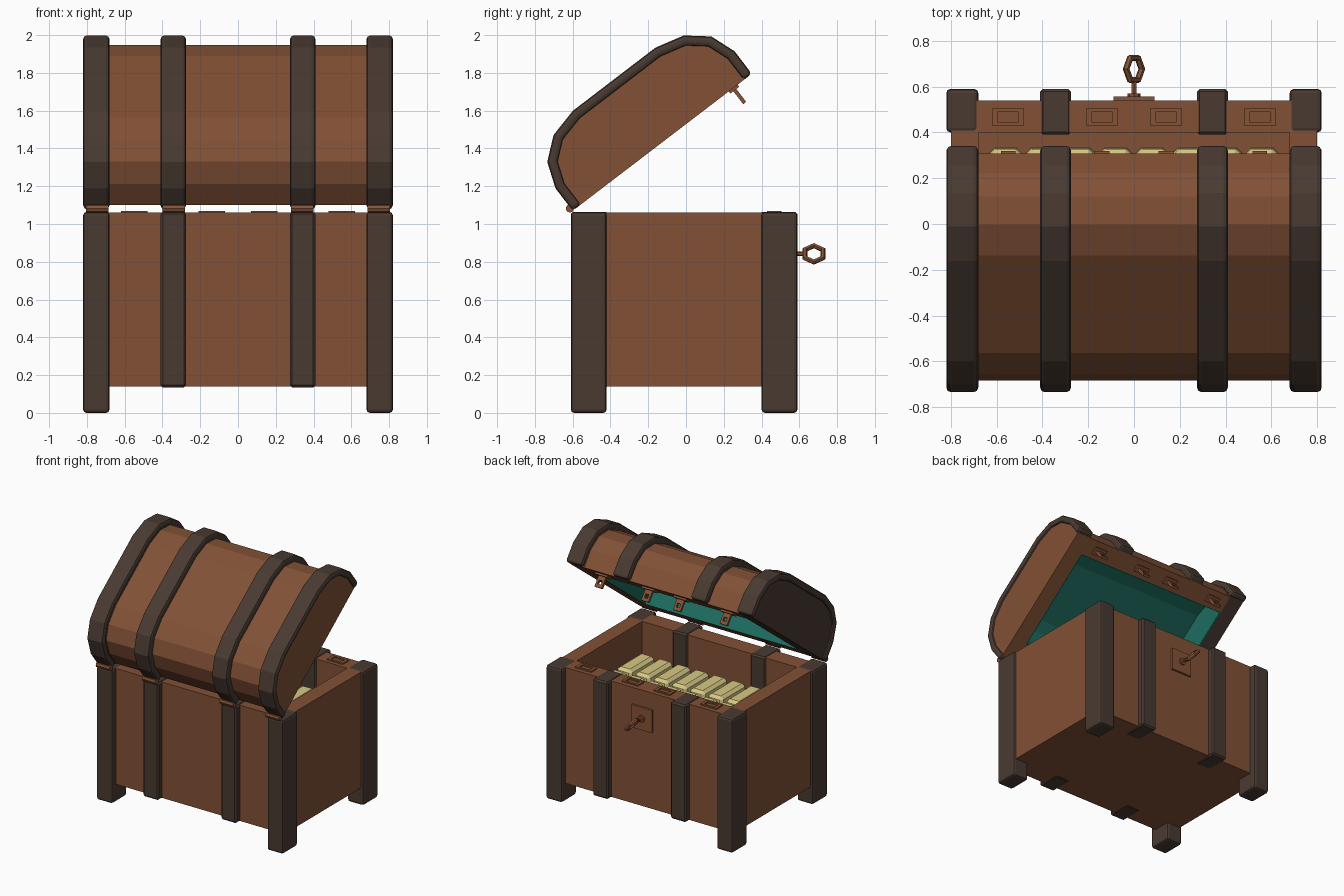
import bpy, bmesh, math
from mathutils import Matrix, Vector

if "Cube" in bpy.data.objects:
    bpy.data.objects.remove(bpy.data.objects["Cube"])


def material(name, rgb):
    m = bpy.data.materials.new(name)
    m.diffuse_color = (*rgb, 1)
    m.use_nodes = True
    m.node_tree.nodes["Principled BSDF"].inputs["Base Color"].default_value = m.diffuse_color
    return m


WOOD = material("brown wood", (0.223, 0.082, 0.036))
BAND = material("dark band", (0.066, 0.042, 0.031))
COPPER = material("copper", (0.24, 0.085, 0.036))
GOLD = material("pale gold", (0.68, 0.58, 0.23))
TEAL = material("teal lining", (0.012, 0.15, 0.115))

# Lid is drawn closed (y along its base, z up), then swung open on its hinge
LID = Matrix.Translation((0, -0.60, 1.07)) @ Matrix.Rotation(math.radians(37.4), 4, 'X')


def finish(name, bm, mat, matrix=None, bevel=0, segments=1):
    bmesh.ops.recalc_face_normals(bm, faces=bm.faces[:])
    if matrix:
        bm.transform(matrix)
    me = bpy.data.meshes.new(name)
    bm.to_mesh(me)
    bm.free()
    me.materials.append(mat)
    ob = bpy.data.objects.new(name, me)
    bpy.context.collection.objects.link(ob)
    if bevel:
        mod = ob.modifiers.new("bevel", 'BEVEL')
        mod.width = bevel
        mod.segments = segments
        mod.limit_method = 'ANGLE'
        mod.angle_limit = math.radians(60)
    return ob


def add_box(bm, x0, x1, y0, y1, z0, z1):
    m = Matrix.Translation(((x0 + x1) / 2, (y0 + y1) / 2, (z0 + z1) / 2)) @ \
        Matrix.Diagonal((abs(x1 - x0), abs(y1 - y0), abs(z1 - z0), 1))
    bmesh.ops.create_cube(bm, size=1, matrix=m)


def boxes(name, mat, dims, matrix=None, bevel=0, segments=1):
    bm = bmesh.new()
    for d in dims:
        add_box(bm, *d)
    return finish(name, bm, mat, matrix, bevel, segments)


def cylinder(name, mat, radius, length, axis, centre, sides):
    bm = bmesh.new()
    turn = Matrix.Rotation(math.pi / 2, 4, 'Y' if axis == 'X' else 'X')
    bmesh.ops.create_cone(bm, cap_ends=True, segments=sides, radius1=radius, radius2=radius,
                          depth=length, matrix=Matrix.Translation(centre) @ turn)
    return finish(name, bm, mat)


# Lid arch: half profile mirrored, with a mitred inward offset
HALF = [(0, 0), (0, 0.15), (0.05, 0.287), (0.163, 0.38), (0.322, 0.42)]
ARCH = [Vector(p) for p in HALF] + [Vector((1.194 - u, v)) for u, v in reversed(HALF)]


def arch(inset):
    normals = []
    for a, b in zip(ARCH, ARCH[1:]):
        d = (b - a).normalized()
        normals.append(Vector((d.y, -d.x)))
    out = []
    for i, p in enumerate(ARCH):
        n0, n1 = normals[max(i - 1, 0)], normals[min(i, len(normals) - 1)]
        out.append(p + (n0 + n1) * inset / (1 + n0.dot(n1)))
    return out


def arch_solid(name, mat, x0, x1, outer, inner=None, bevel=0):
    """Extrude the arch along x; with an inner inset it becomes a hollow arch."""
    bm = bmesh.new()
    o = arch(outer)
    i = arch(inner) if inner else None
    rows = [[[bm.verts.new((x, *p)) for p in path] for path in ([o, i] if i else [o])]
            for x in (x0, x1)]
    n = len(o)
    for path in range(len(rows[0])):
        a, b = rows[0][path], rows[1][path]
        for k in range(n - 1):
            bm.faces.new((a[k], a[k + 1], b[k + 1], b[k]))
    if i:
        for r in rows:
            for k in range(n - 1):
                bm.faces.new((r[0][k], r[0][k + 1], r[1][k + 1], r[1][k]))
        for k in (0, n - 1):
            bm.faces.new((rows[0][0][k], rows[0][1][k], rows[1][1][k], rows[1][0][k]))
    else:
        a, b = rows[0][0], rows[1][0]
        bm.faces.new(a)
        bm.faces.new(b)
        bm.faces.new((a[0], a[-1], b[-1], b[0]))
    return finish(name, bm, mat, LID, bevel, 2)


# Chest body: four walls and a raised floor
boxes("chest_walls", WOOD, [(-0.80, 0.80, 0.40, 0.54, 0.14, 1.06),
                            (-0.80, 0.80, -0.56, -0.42, 0.14, 1.06),
                            (-0.80, -0.68, -0.42, 0.40, 0.14, 1.06),
                            (0.68, 0.80, -0.42, 0.40, 0.14, 1.06)])
boxes("chest_floor", WOOD, [(-0.68, 0.68, -0.42, 0.40, 0.14, 0.77)])

# Corner posts and upright bands, mirrored left and right
for s, side in ((-1, "left"), (1, "right")):
    for y0, y1, end in ((-0.61, -0.42, "hinge"), (0.40, 0.59, "lock")):
        boxes(f"{side}_{end}_post", BAND,
              [(s * 0.68, s * 0.82, y0, y1, 0, 1.064)], bevel=0.018, segments=2)
    for y0, y1, end in ((-0.61, -0.41, "hinge"), (0.39, 0.59, "lock")):
        boxes(f"{side}_{end}_band", BAND,
              [(s * 0.275, s * 0.41, y0, y1, 0.135, 1.064)], bevel=0.012)

# Lid: hollow middle, solid ends, lining
arch_solid("lid_shell", WOOD, -0.68, 0.68, 0.05, 0.19)
arch_solid("lid_right_end", WOOD, 0.68, 0.805, 0.045)
arch_solid("lid_left_end", BAND, -0.805, -0.68, 0.045)
arch_solid("lid_lining", TEAL, -0.675, 0.675, 0.188, 0.196)
for s, side in ((-1, "left"), (1, "right")):
    arch_solid(f"lid_{side}_lining", TEAL, s * 0.672, s * 0.68, 0.188)
    arch_solid(f"lid_{side}_outer_band", BAND, s * 0.68, s * 0.82, 0, 0.055, bevel=0.02)
    arch_solid(f"lid_{side}_inner_band", BAND, s * 0.275, s * 0.41, 0, 0.185, bevel=0.02)

# Hinge barrels under each band
for x in (-0.745, -0.34, 0.34, 0.745):
    cylinder("hinge", COPPER, 0.022, 0.12, 'X', (x, -0.615, 1.082), 8)

# Latch slots on the rim and looped hooks on the lid
for x in (-0.55, -0.14, 0.14, 0.55):
    boxes("latch_slot", COPPER, [(x - 0.07, x - 0.046, 0.43, 0.505, 1.055, 1.07),
                                 (x + 0.046, x + 0.07, 0.43, 0.505, 1.055, 1.07),
                                 (x - 0.046, x + 0.046, 0.43, 0.446, 1.055, 1.07),
                                 (x - 0.046, x + 0.046, 0.489, 0.505, 1.055, 1.07)])
    boxes("latch_hook", COPPER, [(x - 0.055, x + 0.055, 1.04, 1.10, -0.014, 0.01),
                                 (x - 0.032, x - 0.014, 1.06, 1.08, -0.10, 0),
                                 (x + 0.014, x + 0.032, 1.06, 1.08, -0.10, 0),
                                 (x - 0.014, x + 0.014, 1.06, 1.08, -0.10, -0.075),
                                 (x - 0.014, x + 0.014, 1.06, 1.08, -0.045, 0)], LID)

# Lock plate and key with a six-sided ring
boxes("lock_plate", COPPER, [(-0.09, 0.09, 0.53, 0.556, 0.75, 0.93)])
cylinder("keyhole_collar", COPPER, 0.028, 0.03, 'Y', (0, 0.555, 0.842), 8)
cylinder("key_shaft", COPPER, 0.012, 0.09, 'Y', (0, 0.585, 0.842), 6)
bm = bmesh.new()
rings = []
for k in range(6):
    a = k * math.pi / 3
    rings.append([bm.verts.new((math.cos(a) * (0.055 + 0.015 * math.cos(t)),
                                math.sin(a) * (0.055 + 0.015 * math.cos(t)),
                                0.015 * math.sin(t)))
                  for t in [j * math.pi / 3 for j in range(6)]])
for k in range(6):
    a, b = rings[k], rings[(k + 1) % 6]
    for j in range(6):
        bm.faces.new((a[j], a[(j + 1) % 6], b[(j + 1) % 6], b[j]))
ax = Vector((-0.62, 0, 0.785)).normalized()
ay = Vector((0, 1, 0))
turn = Matrix((ax, ay, ax.cross(ay))).transposed().to_4x4()
finish("key_ring", bm, COPPER, Matrix.Translation((0, 0.677, 0.842)) @ turn)

# Gold bars: two rows of eight, tapered towards the top
for row in (-0.17, 0.17):
    for col in range(8):
        x = (col - 3.5) * 0.16
        bar = boxes("gold_bar", GOLD, [(x - 0.073, x + 0.073, row - 0.163, row + 0.163, 0.77, 0.87)],
                    bevel=0.022)
        for v in bar.data.vertices:
            if v.co.z > 0.8:
                v.co.x = x + (v.co.x - x) * 0.86
                v.co.y = row + (v.co.y - row) * 0.95
